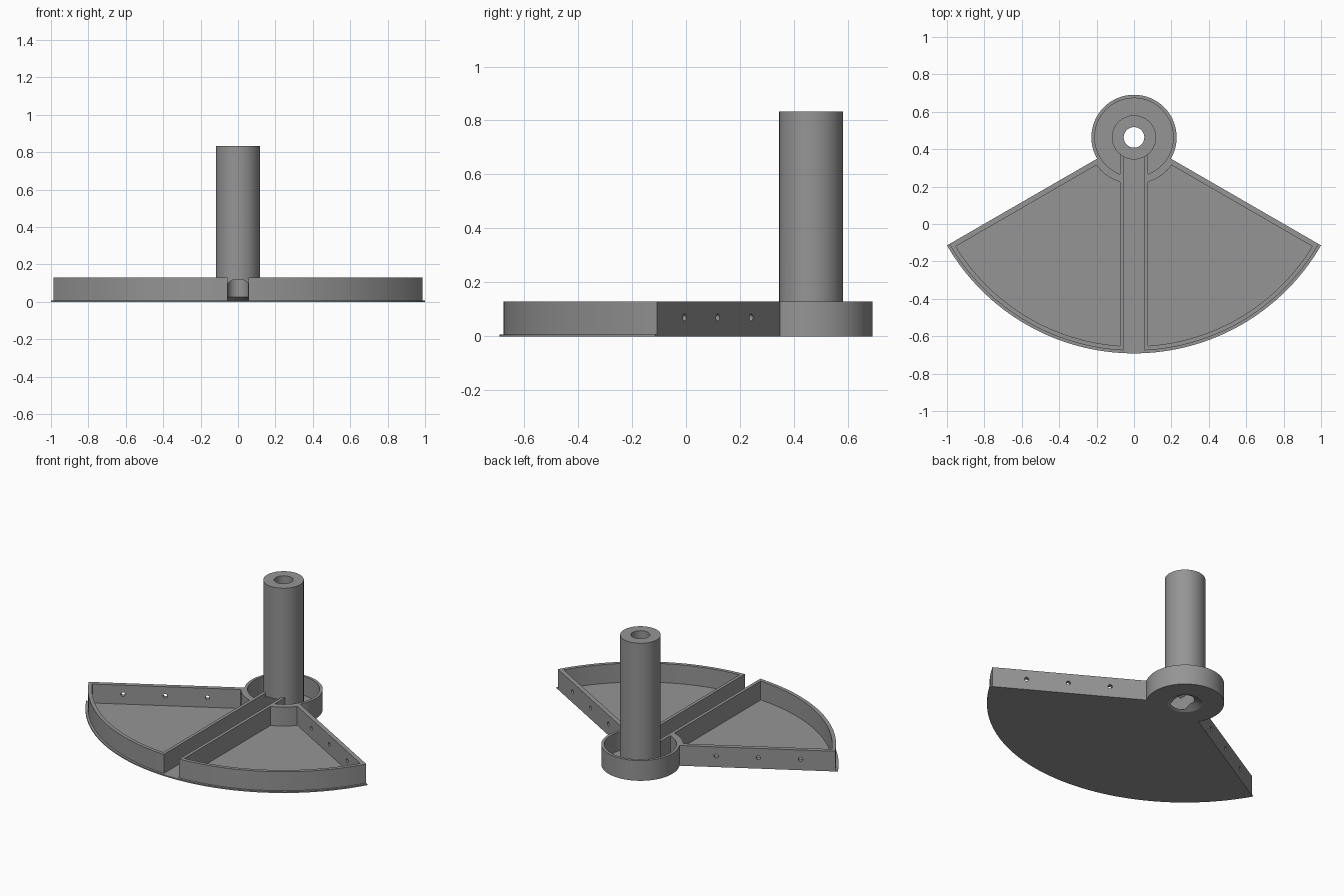
import bpy, bmesh, math
from mathutils import Matrix, Vector

if "Cube" in bpy.data.objects:
    bpy.data.objects.remove(bpy.data.objects["Cube"])

CY = 0.463            # pivot centre on the y axis
FLOOR, RIM = 0.008, 0.13
A = math.radians(30)  # sector edges lie 30 degrees below horizontal

grey = bpy.data.materials.new("mid_grey")
grey.diffuse_color = (0.30, 0.30, 0.30, 1)
grey.use_nodes = True
grey.node_tree.nodes["Principled BSDF"].inputs["Base Color"].default_value = grey.diffuse_color


def add(name, bm):
    bmesh.ops.recalc_face_normals(bm, faces=bm.faces)
    me = bpy.data.meshes.new(name)
    bm.to_mesh(me)
    bm.free()
    ob = bpy.data.objects.new(name, me)
    bpy.context.collection.objects.link(ob)
    me.materials.append(grey)
    return ob


def prism(name, pts, z0, z1):
    """Extrude a plan outline given relative to the pivot."""
    bm = bmesh.new()
    face = bm.faces.new([bm.verts.new((x, y + CY, z0)) for x, y in pts])
    ext = bmesh.ops.extrude_face_region(bm, geom=[face])
    verts = [v for v in ext["geom"] if isinstance(v, bmesh.types.BMVert)]
    bmesh.ops.translate(bm, verts=verts, vec=(0, 0, z1 - z0))
    return add(name, bm)


def cone(name, r0, r1, z0, z1, seg=64):
    bm = bmesh.new()
    bmesh.ops.create_cone(bm, cap_ends=True, segments=seg, radius1=r0, radius2=r1,
                          depth=z1 - z0, matrix=Matrix.Translation((0, CY, (z0 + z1) / 2)))
    return add(name, bm)


def combine(target, other, op):
    """Apply a boolean and discard the helper."""
    mod = target.modifiers.new(op.lower(), 'BOOLEAN')
    mod.object, mod.operation, mod.solver = other, op, 'EXACT'
    bpy.context.view_layer.objects.active = target
    bpy.ops.object.modifier_apply(modifier=mod.name)
    bpy.data.objects.remove(other, do_unlink=True)


def arc(r, a0, a1, n):
    return [(r * math.cos(a0 + (a1 - a0) * i / n), r * math.sin(a0 + (a1 - a0) * i / n))
            for i in range(n + 1)]


def sector(name, r, z0, z1):
    return prism(name, [(0, 0)] + arc(r, math.pi + A, 2 * math.pi - A, 64), z0, z1)


def box(name, x, y0, y1, z0, z1):
    return prism(name, [(-x, y0), (x, y0), (x, y1), (-x, y1)], z0, z1)


# Fan-shaped tray: thin base with a small lip, raised body and round hub
tray = sector("fan_tray", 1.1547, 0, FLOOR)
combine(tray, sector("raised_body", 1.14, 0, RIM), 'UNION')
combine(tray, cone("hub", 0.228, 0.228, 0, RIM), 'UNION')
combine(tray, cone("hub_shoulder", 0.228, 0.228, 0, RIM), 'UNION')

# Two mirrored pockets
R0, R1 = 0.25, 1.117


def edge(r):
    return -A - math.asin(0.028 / r)


def mid(r):
    return -math.pi / 2 + math.asin(0.075 / r)


for s in (1, -1):
    pts = arc(R1, mid(R1), edge(R1), 32) + arc(R0, edge(R0), mid(R0), 12)
    combine(tray, prism("pocket", [(s * x, y) for x, y in pts], FLOOR, 0.3), 'DIFFERENCE')

# Hub well, leaving the channel walls standing, then the channel itself
well = cone("well", 0.21, 0.21, FLOOR, 0.3)
combine(well, box("channel_walls", 0.075, -0.5, 0, -0.1, 0.5), 'DIFFERENCE')
combine(tray, well, 'DIFFERENCE')
combine(tray, box("channel", 0.055, -1.5, 0, FLOOR, 0.3), 'DIFFERENCE')

# Post with bore, countersink and channel opening
combine(tray, cone("post", 0.118, 0.118, 0, 0.833), 'UNION')
combine(tray, cone("bore", 0.055, 0.055, -0.1, 1), 'DIFFERENCE')
combine(tray, cone("countersink", 0.105, 0.055, -0.002, 0.025), 'DIFFERENCE')
bm = bmesh.new()
profile = [(-0.054, FLOOR), (0.054, FLOOR), (0.054, 0.1), (0.03, 0.117), (-0.03, 0.117), (-0.054, 0.1)]
front = bm.faces.new([bm.verts.new((x, CY - 0.16, z)) for x, z in profile])
ext = bmesh.ops.extrude_face_region(bm, geom=[front])
bmesh.ops.translate(bm, verts=[v for v in ext["geom"] if isinstance(v, bmesh.types.BMVert)],
                    vec=(0, 0.16, 0))
combine(tray, add("post_opening", bm), 'DIFFERENCE')

# Three small holes through each straight side wall
for s in (1, -1):
    along = Vector((s * math.cos(A), -math.sin(A), 0))
    normal = Vector((s * math.sin(A), math.cos(A), 0))
    for d in (0.443, 0.69, 0.937):
        bm = bmesh.new()
        pos = along * d + Vector((0, CY, 0.07))
        rot = normal.to_track_quat('Z', 'Y').to_matrix().to_4x4()
        bmesh.ops.create_cone(bm, cap_ends=True, segments=16, radius1=0.013, radius2=0.013,
                              depth=0.12, matrix=Matrix.Translation(pos) @ rot)
        combine(tray, add("side_hole", bm), 'DIFFERENCE')

# Smooth the round walls, keep edges crisp
bpy.ops.object.select_all(action='DESELECT')
tray.select_set(True)
bpy.context.view_layer.objects.active = tray
bpy.ops.object.shade_smooth_by_angle(angle=math.radians(30))
